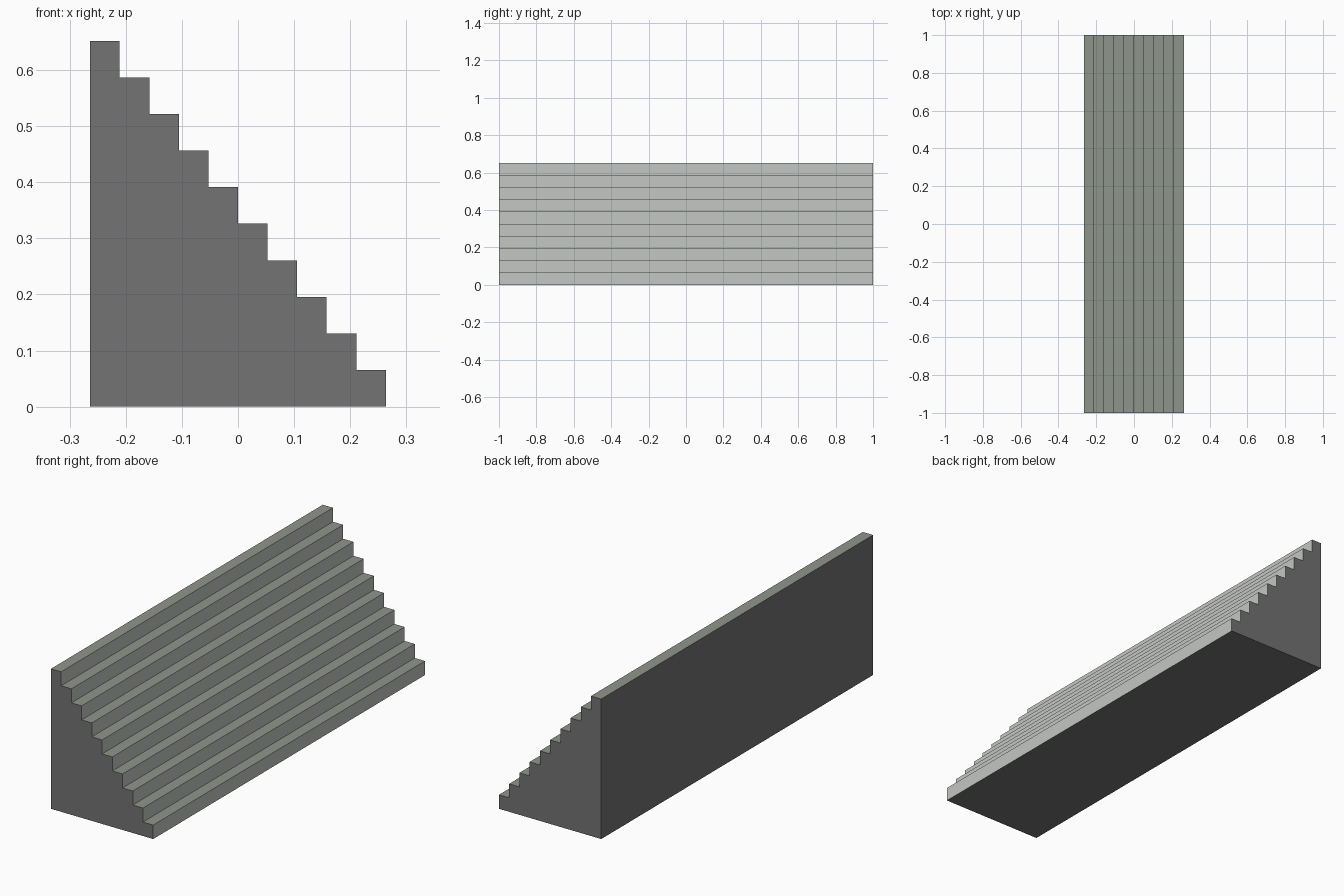
import bpy
import bmesh

cube = bpy.data.objects.get("Cube")
if cube:
    bpy.data.objects.remove(cube, do_unlink=True)

STEPS = 10
WIDTH, LENGTH, HEIGHT = 0.527, 2.0, 0.652


def make_material(name, rgb):
    """Flat material from an 8-bit sRGB colour."""
    color = [((c / 255 + 0.055) / 1.055) ** 2.4 for c in rgb] + [1.0]
    mat = bpy.data.materials.new(name)
    mat.use_nodes = True
    mat.diffuse_color = color
    mat.node_tree.nodes["Principled BSDF"].inputs["Base Color"].default_value = color
    return mat


# Stepped profile, from the bottom back corner up and down the stairs
run, rise = WIDTH / STEPS, HEIGHT / STEPS
left = -WIDTH / 2
profile = [(left, 0)]
for i in range(STEPS):
    z = HEIGHT - i * rise
    profile += [(left + i * run, z), (left + (i + 1) * run, z)]
profile.append((left + WIDTH, 0))

# Extrude the profile along the length of the stairs
bm = bmesh.new()
end = bm.faces.new([bm.verts.new((x, -LENGTH / 2, z)) for x, z in profile])
result = bmesh.ops.extrude_face_region(bm, geom=[end], use_keep_orig=True)
moved = [v for v in result["geom"] if isinstance(v, bmesh.types.BMVert)]
bmesh.ops.translate(bm, verts=moved, vec=(0, LENGTH, 0))
bmesh.ops.recalc_face_normals(bm, faces=bm.faces)

# Treads face up, risers face +x, everything else is the plain body
for face in bm.faces:
    if face.normal.z > 0.5:
        face.material_index = 1
    elif face.normal.x > 0.5:
        face.material_index = 2

mesh = bpy.data.meshes.new("staircase")
bm.to_mesh(mesh)
bm.free()
for name, rgb in (("dark grey body", (115, 115, 115)),
                  ("green grey tread", (143, 150, 140)),
                  ("light grey riser", (195, 199, 195))):
    mesh.materials.append(make_material(name, rgb))
stairs = bpy.data.objects.new("staircase", mesh)
bpy.context.collection.objects.link(stairs)
